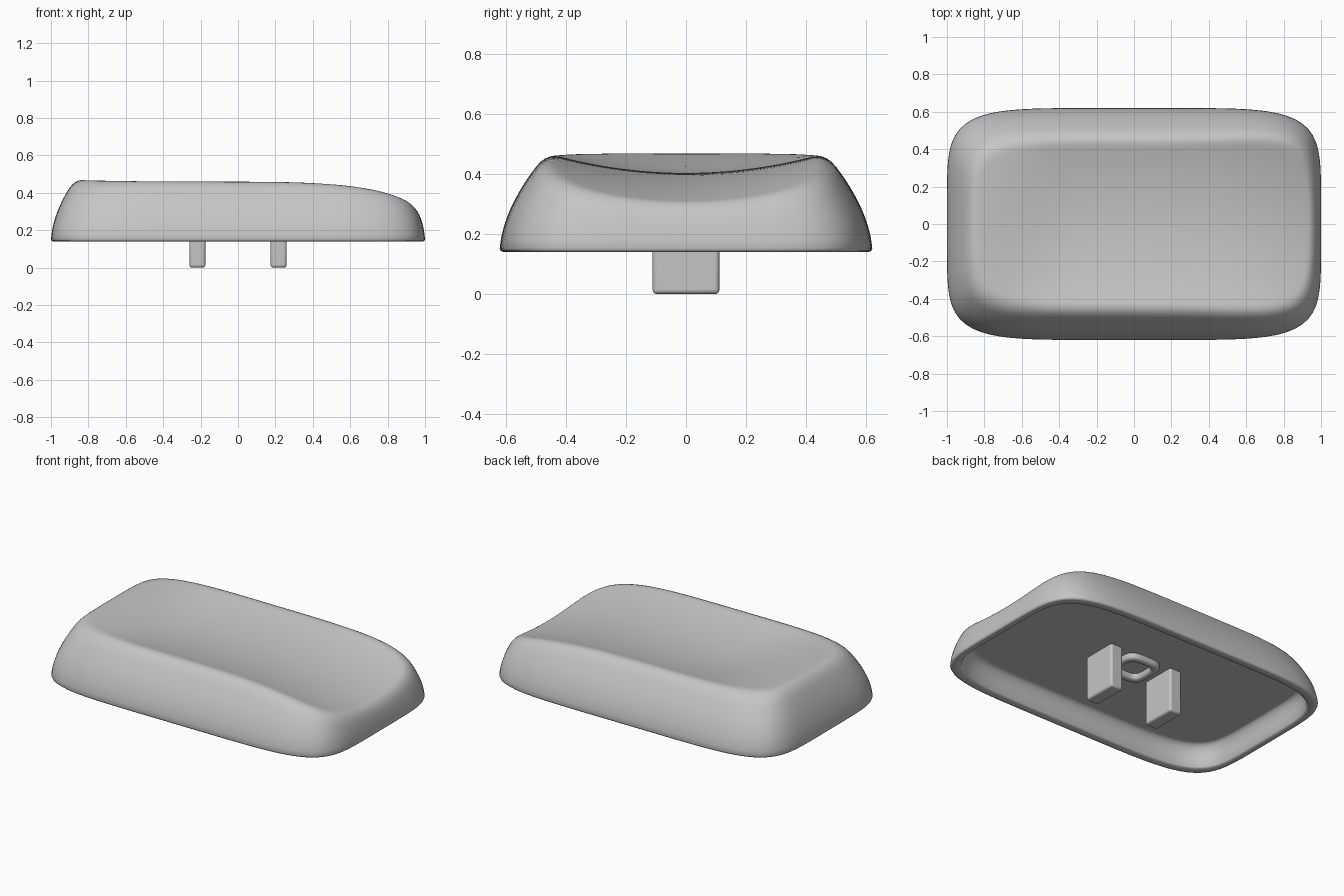
import bpy, bmesh, math

cube = bpy.data.objects.get("Cube")
if cube:
    bpy.data.objects.remove(cube, do_unlink=True)

BASE, HALF_X, HALF_Y, RIM = 0.14, 1.0, 0.62, 0.045
CEILING = 0.275
SEGMENTS = 144

grey = bpy.data.materials.new("matte_grey")
grey.use_nodes = True
colour = (0.56, 0.56, 0.56, 1)
grey.diffuse_color = colour
bsdf = grey.node_tree.nodes["Principled BSDF"]
bsdf.inputs["Base Color"].default_value = colour
bsdf.inputs["Roughness"].default_value = 0.6


def soft_min(a, b, k):
    h = max(k - abs(a - b), 0) / k
    return min(a, b) - h * h * k / 4


def smoothstep(lo, hi, v):
    t = min(max((v - lo) / (hi - lo), 0), 1)
    return t * t * (3 - 2 * t)


def wall(d):
    return BASE + 1.05 * max(d, 0) ** 0.56


def outer_height(x, y, d):
    # scooped top that falls away towards +x, bounded by the curved side wall
    ridge = 0.465 - 0.005 * x - 0.11 * max(x, 0) ** 3
    depth = 0.062 * smoothstep(-0.9, -0.3, x)
    dish = ridge - depth * (1 - (y / 0.45) ** 2)
    return soft_min(wall(d), dish, 0.06)


def inner_height(x, y, d):
    hollow = soft_min(wall(d - RIM), CEILING + 0.003, 0.06)
    return max(min(hollow, CEILING, outer_height(x, y, d) - 0.03), BASE)


def outline(d):
    # rounded rectangle inset by d, the long sides leaning in a little more
    a, b, n = HALF_X - d, HALF_Y - 1.25 * d, 5.6
    for i in range(SEGMENTS):
        t = 2 * math.pi * (i + 0.5) / SEGMENTS
        c, s = math.cos(t), math.sin(t)
        r = (abs(c) ** n + abs(s) ** n) ** (-1 / n)
        yield a * r * c, b * r * s


def finish(obj, angle=40):
    obj.data.materials.clear()
    obj.data.materials.append(grey)
    bpy.ops.object.select_all(action="DESELECT")
    obj.select_set(True)
    bpy.context.view_layer.objects.active = obj
    bpy.ops.object.shade_smooth_by_angle(angle=math.radians(angle))


def mesh_object(name, bm):
    bmesh.ops.recalc_face_normals(bm, faces=bm.faces)
    mesh = bpy.data.meshes.new(name)
    bm.to_mesh(mesh)
    bm.free()
    obj = bpy.data.objects.new(name, mesh)
    bpy.context.collection.objects.link(obj)
    return obj


# Cap shell: rings run from the hollow's middle, round the rim, to the top's middle
bm = bmesh.new()
steps = [(i / 40) ** 2 * 0.48 for i in range(1, 41)]
rings = []
for d in reversed(steps):
    if d > RIM:
        rings.append([bm.verts.new((x, y, inner_height(x, y, d))) for x, y in outline(d)])
for d, z in ((RIM, BASE + 0.008), (RIM - 0.006, BASE), (0.01, BASE), (0.003, BASE + 0.003), (0, BASE + 0.012)):
    rings.append([bm.verts.new((x, y, z)) for x, y in outline(d)])
for d in steps:
    if wall(d) > BASE + 0.025:
        rings.append([bm.verts.new((x, y, outer_height(x, y, d))) for x, y in outline(d)])
for low, high in zip(rings, rings[1:]):
    for i in range(SEGMENTS):
        j = (i + 1) % SEGMENTS
        bm.faces.new((low[i], low[j], high[j], high[i]))
for ring in (rings[0], rings[-1]):
    # bridge the narrow strip left in the middle
    for i in range(SEGMENTS // 2 - 1):
        bm.faces.new((ring[i], ring[i + 1], ring[SEGMENTS - 2 - i], ring[SEGMENTS - 1 - i]))
finish(mesh_object("cap_shell", bm), 60)

# Two mounting stems below the ceiling
for side, name in ((-1, "right_stem"), (1, "left_stem")):
    bm = bmesh.new()
    bmesh.ops.create_cube(bm, size=1)
    top = CEILING + 0.02
    for v in bm.verts:
        v.co = (side * 0.217 + v.co.x * 0.085, v.co.y * 0.222, (v.co.z + 0.5) * top)
    stem = mesh_object(name, bm)
    bevel = stem.modifiers.new("soft_edges", "BEVEL")
    bevel.width, bevel.segments = 0.013, 3
    finish(stem, 40)

# Raised rounded-square ring between the stems
bm = bmesh.new()
loops = []
for half, z in ((0.122, CEILING + 0.01), (0.122, CEILING - 0.025), (0.113, CEILING - 0.035),
                (0.087, CEILING - 0.035), (0.078, CEILING - 0.025), (0.078, CEILING + 0.01)):
    loop = []
    for i in range(48):
        t = 2 * math.pi * i / 48
        c, s = math.cos(t), math.sin(t)
        r = half * (c ** 4 + s ** 4) ** -0.25
        loop.append(bm.verts.new((r * c, r * s, z)))
    loops.append(loop)
for p, q in zip(loops, loops[1:] + loops[:1]):
    for i in range(48):
        j = (i + 1) % 48
        bm.faces.new((p[i], p[j], q[j], q[i]))
finish(mesh_object("centre_ring", bm), 50)
